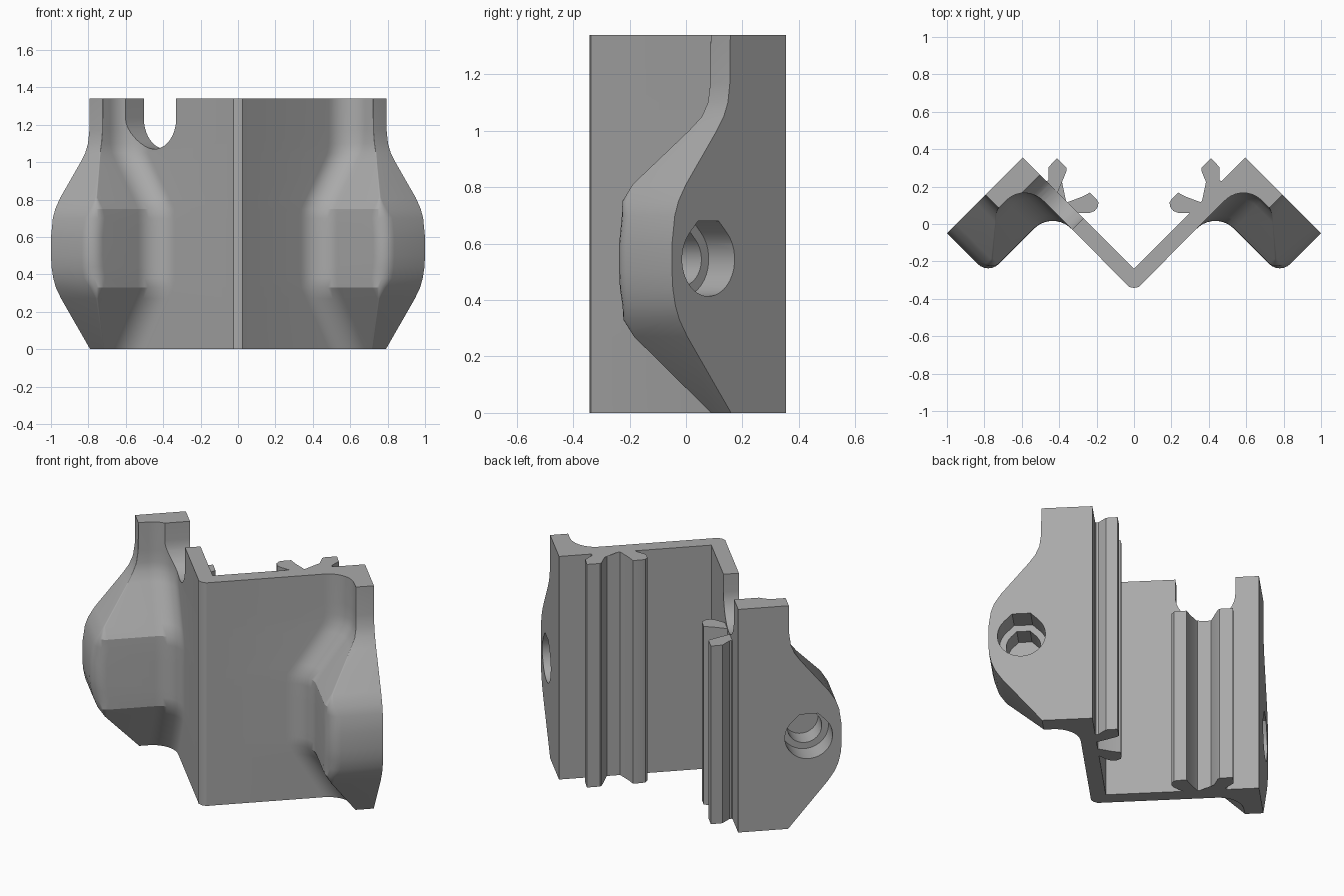
import bpy, bmesh, math
from mathutils import Vector

if "Cube" in bpy.data.objects:
    bpy.data.objects.remove(bpy.data.objects["Cube"])

HEIGHT, FACE, INNER, OUTER = 1.34, 0.672, 0.17, 0.255
R2 = math.sqrt(2)

grey = bpy.data.materials.new("plain grey")
grey.use_nodes = True
colour = (0.4, 0.4, 0.4, 1)
grey.diffuse_color = colour
grey.node_tree.nodes["Principled BSDF"].inputs["Base Color"].default_value = colour


def diag(s, a):
    """Map along-flange and along-wall distances to x, y."""
    return ((s + a) / R2, (a - s) / R2)


def arc(cs, ca, r, start, end, n):
    angles = [math.radians(start + (end - start) * i / n) for i in range(n + 1)]
    return [diag(cs + r * math.cos(t), ca + r * math.sin(t)) for t in angles]


def loft(name, rings, skip=()):
    """Join matching rings of points, leaving out the skipped sides."""
    bm = bmesh.new()
    rows = [[bm.verts.new(p) for p in ring] for ring in rings]
    n = len(rows[0])
    for low, high in zip(rows, rows[1:]):
        for i in range(n):
            if i not in skip:
                j = (i + 1) % n
                bm.faces.new((low[i], low[j], high[j], high[i]))
    bm.faces.new(rows[0][::-1])
    bm.faces.new(rows[-1])
    bmesh.ops.recalc_face_normals(bm, faces=bm.faces)
    mesh = bpy.data.meshes.new(name)
    bm.to_mesh(mesh)
    bm.free()
    mesh.materials.append(grey)
    ob = bpy.data.objects.new(name, mesh)
    bpy.context.collection.objects.link(ob)
    return ob


def prism(name, points, low, high):
    return loft(name, [[(x, y, z) for x, y in points] for z in (low, high)])


def mirror(ob):
    mod = ob.modifiers.new("mirror", "MIRROR")
    mod.use_clip = True


def finish(ob):
    bpy.ops.object.select_all(action="DESELECT")
    ob.select_set(True)
    bpy.context.view_layer.objects.active = ob
    bpy.ops.object.convert(target="MESH")
    bpy.ops.object.shade_smooth_by_angle(angle=math.radians(28))


def section(z, reach, front, r):
    """Half of the bracket outline: centre, wall, fillet, flange, rear."""
    f = 0.14
    pts = [(0, -0.24), (0, -0.342), (0.025, -0.337), (0.048, -0.313)]
    pts += arc(OUTER + f, front - f, f, 180, 90, 10)
    pts += arc(reach - r, front + r, r, -90, 0, 6)
    pts += [diag(reach, FACE), diag(INNER, FACE)]
    return [(x, y, z) for x, y in pts]


# V-shaped wall with a swelling flange on each side
levels = [  # height, flange reach, flange front, corner radius
    (0, 0.446, 0.57, 0.004), (0.27, 0.665, 0.4, 0.008),
    (0.33, 0.705, 0.362, 0.05), (0.38, 0.725, 0.36, 0.08),
    (0.44, 0.738, 0.36, 0.08), (0.5, 0.742, 0.36, 0.08),
    (0.6, 0.742, 0.36, 0.08), (0.7, 0.728, 0.36, 0.08),
    (0.75, 0.71, 0.362, 0.05), (0.81, 0.672, 0.4, 0.008),
    (1.0, 0.518, 0.53, 0.004), (1.05, 0.483, 0.56, 0.004),
    (1.1, 0.462, 0.57, 0.004), (1.17, 0.452, 0.572, 0.004),
    (HEIGHT, 0.45, 0.572, 0.004)]
body = loft("v_bracket", [section(*row) for row in levels], skip=(0,))
mirror(body)


# Stepped screw bores with a flattened peak
def bore(name, r, depth):
    ring = [(math.cos(math.radians(t)), math.sin(math.radians(t)))
            for t in range(135, 406, 10)]
    ring += [(0.385, 1.03), (-0.385, 1.03)]
    rings = []
    for a in (FACE + 0.05, FACE - depth):
        rings.append([(*diag(0.56 + u * r, a), 0.545 + v * r) for u, v in ring])
    ob = loft(name, rings)
    mirror(ob)
    return ob


# U-shaped slot through the right side of the wall
slot_r, slot_a, slot_z = 0.165, 0.377, 1.235
u_shape = [(slot_r * math.cos(math.radians(t)), slot_r * math.sin(math.radians(t)))
           for t in range(180, 361, 9)]
u_shape += [(slot_r, 0.3), (-slot_r, 0.3)]
slot_rings = []
for s in (0, 0.6):
    ring = [(diag(s, slot_a + u), slot_z + v) for u, v in u_shape]
    slot_rings.append([(-p[0], p[1], z) for p, z in ring])

cutters = [bore("wide_bore", 0.132, 0.13), bore("narrow_bore", 0.095, 0.25),
           loft("slot_cutter", slot_rings)]
for cutter in cutters:
    cutter.hide_render = True
    mod = body.modifiers.new("cut", "BOOLEAN")
    mod.operation = "DIFFERENCE"
    mod.solver = "EXACT"
    mod.object = cutter
finish(body)
for cutter in cutters:
    bpy.data.objects.remove(cutter)

# Forked rail clips behind the wall; the right one stops below the slot
clip = [(0.35, 0.06), (0.235, 0.06), (0.21, 0.07), (0.194, 0.09), (0.19, 0.115),
        (0.2, 0.132), (0.235, 0.168), (0.28, 0.145), (0.4, 0.1), (0.42, 0.1),
        (0.428, 0.115), (0.424, 0.13), (0.36, 0.285), (0.36, 0.3), (0.412, 0.352),
        (0.456, 0.305), (0.456, 0.24), (0.463, 0.23), (0.476, 0.231),
        (0.5, 0.24), (0.46, 0.14)]
left_clip = prism("left_rail_clip", clip, 0, HEIGHT)
right_clip = prism("right_rail_clip", [(-x, y) for x, y in clip], 0, 1.07)
for ob in (left_clip, right_clip):
    finish(ob)
